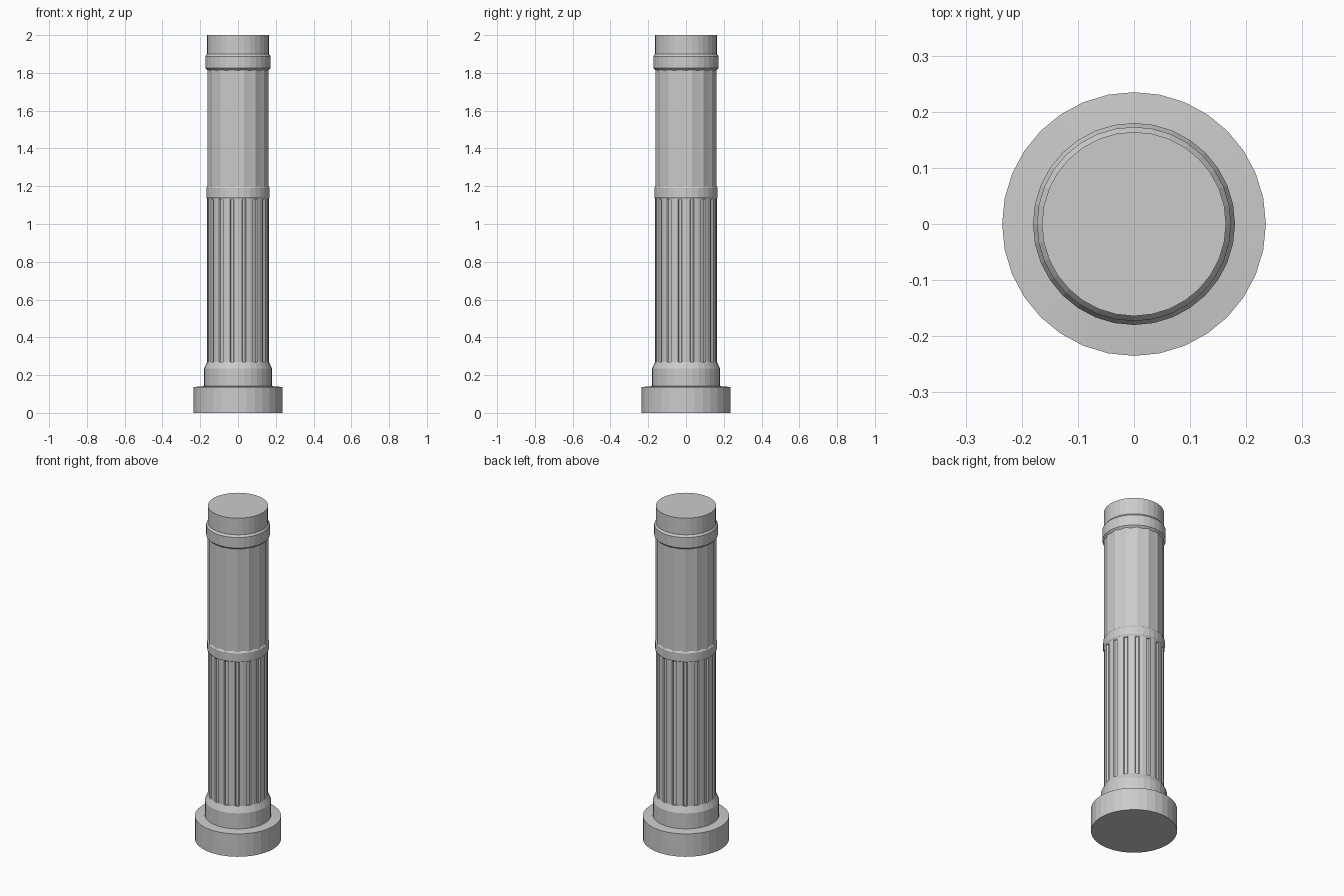
import bpy, bmesh
from math import sin, cos, pi, radians

if "Cube" in bpy.data.objects:
    bpy.data.objects.remove(bpy.data.objects["Cube"])

SIDES = 32


def loft(name, rings):
    """Join equal-length rings of points into a capped solid."""
    bm = bmesh.new()
    loops = [[bm.verts.new(p) for p in ring] for ring in rings]
    n = len(loops[0])
    for a, b in zip(loops, loops[1:]):
        for i in range(n):
            j = (i + 1) % n
            bm.faces.new((a[i], a[j], b[j], b[i]))
    bm.faces.new(loops[0][::-1])
    bm.faces.new(loops[-1])
    mesh = bpy.data.meshes.new(name)
    bm.to_mesh(mesh)
    bm.free()
    obj = bpy.data.objects.new(name, mesh)
    bpy.context.collection.objects.link(obj)
    return obj


def turned(name, profile):
    """Lathe a (radius, height) profile."""
    angles = [2 * pi * i / SIDES for i in range(SIDES)]
    return loft(name, [[(r * cos(a), r * sin(a), z) for a in angles]
                       for r, z in profile])


def shaft(name, section, z0, z1, count=16):
    """Extrude a repeated (angle, radius) section around the axis."""
    polar = [(radians(a) + 2 * pi * k / count, r)
             for k in range(count) for a, r in section]
    return loft(name, [[(r * cos(a), r * sin(a), z) for a, r in polar]
                       for z in (z0, z1)])


# Stepped foot
turned("plinth", [(0.235, 0), (0.235, 0.137), (0.175, 0.142)])
turned("base_collar", [(0.180, 0.13), (0.180, 0.235), (0.164, 0.270)])

# Lower shaft: broad ribs separated by narrow grooves
shaft("lower_shaft", [(-7, 0.163), (0, 0.164), (7, 0.163),
                      (8.5, 0.155), (14, 0.155)], 0.22, 1.16)

# Upper shaft: shallow concave flutes
shaft("upper_shaft", [(-11.25, 0.165), (-6, 0.162), (0, 0.161), (6, 0.162)],
      1.16, 1.86)

# Bands and top drum
turned("middle_band", [(0.160, 1.130), (0.168, 1.142), (0.168, 1.190), (0.160, 1.202)])
turned("neck_band", [(0.160, 1.812), (0.173, 1.825), (0.173, 1.888), (0.164, 1.900)])
turned("top_drum", [(0.164, 1.86), (0.164, 2.0)])
